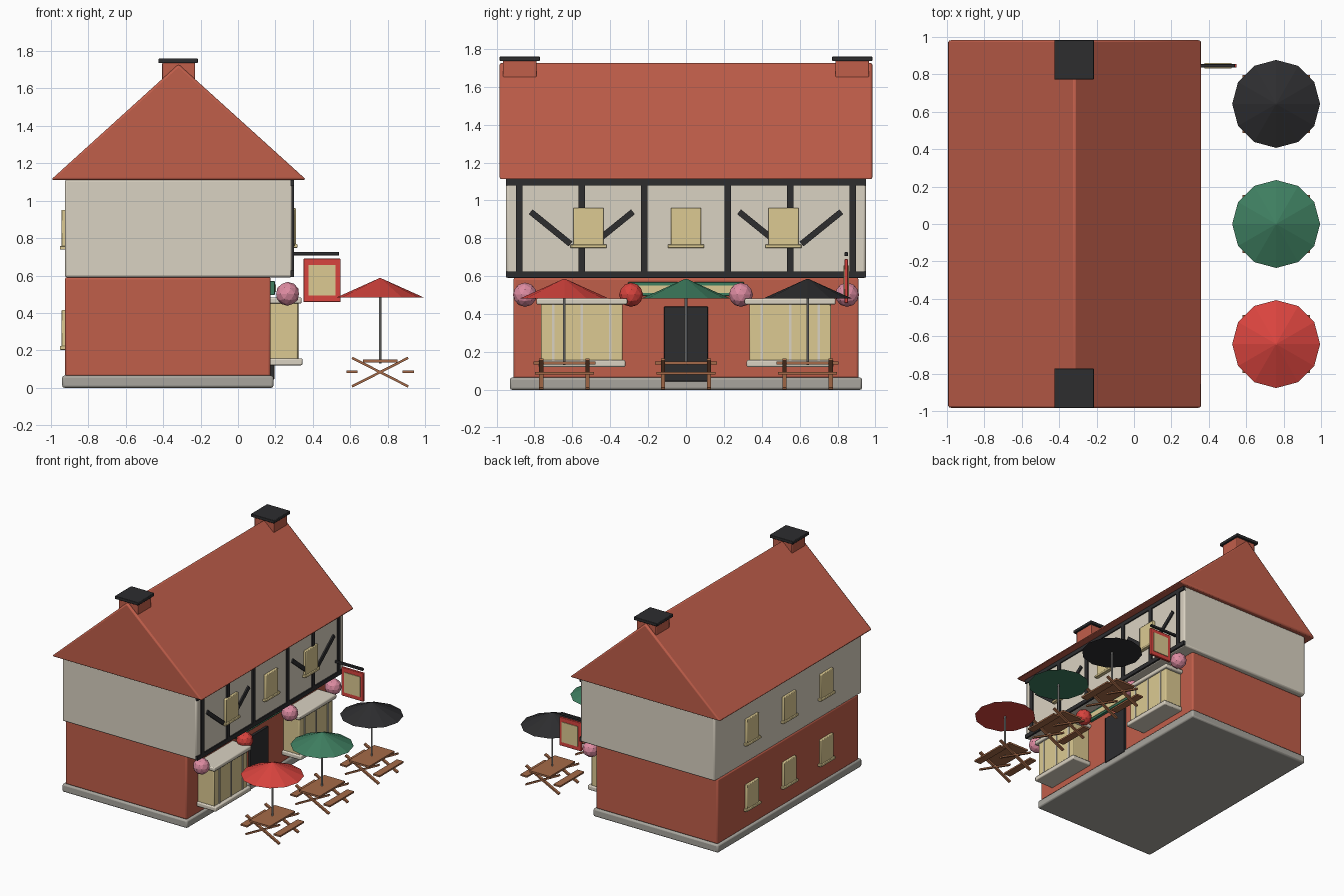
import bpy, bmesh, math
from mathutils import Vector

if "Cube" in bpy.data.objects:
    bpy.data.objects.remove(bpy.data.objects["Cube"])


def mat(name, r, g, b):
    lin = [((c / 255 + 0.055) / 1.055) ** 2.4 for c in (r, g, b)]
    m = bpy.data.materials.new(name)
    m.diffuse_color = (*lin, 1)
    m.use_nodes = True
    m.node_tree.nodes["Principled BSDF"].inputs["Base Color"].default_value = m.diffuse_color
    return m


BRICK = mat("brick red", 192, 94, 74)
PLASTER = mat("plaster", 218, 210, 194)
BLACK = mat("black timber", 45, 45, 47)
CREAM = mat("window cream", 220, 202, 146)
STONE = mat("stone grey", 168, 165, 157)
RED = mat("bright red", 217, 68, 62)
GREEN = mat("green", 62, 126, 96)
PINK = mat("pink", 222, 140, 162)
WOOD = mat("wood", 165, 106, 72)
STEEL = mat("pole grey", 172, 172, 170)


def finish(name, bm, m, bevel=0.0, smooth=True):
    bmesh.ops.recalc_face_normals(bm, faces=bm.faces)
    me = bpy.data.meshes.new(name)
    bm.to_mesh(me)
    bm.free()
    me.materials.append(m)
    ob = bpy.data.objects.new(name, me)
    bpy.context.collection.objects.link(ob)
    if bevel:
        b = ob.modifiers.new("bevel", 'BEVEL')
        b.width, b.segments = bevel, 2
        if smooth:
            bpy.ops.object.select_all(action='DESELECT')
            bpy.context.view_layer.objects.active = ob
            ob.select_set(True)
            bpy.ops.object.shade_smooth_by_angle(angle=math.radians(40))
    return ob


def box(name, x, y, z, m, bevel=0.0):
    """Box from (min, max) ranges."""
    bm = bmesh.new()
    bmesh.ops.create_cube(bm, size=1)
    for v in bm.verts:
        v.co = [r[0] + (c + 0.5) * (r[1] - r[0]) for c, r in zip(v.co, (x, y, z))]
    return finish(name, bm, m, bevel)


def prism(name, pts, y0, y1, m, bevel=0.0):
    """Profile in x, z drawn out along y."""
    bm = bmesh.new()
    f = bm.faces.new([bm.verts.new((x, y0, z)) for x, z in pts])
    ext = bmesh.ops.extrude_face_region(bm, geom=[f])["geom"]
    for v in ext:
        if isinstance(v, bmesh.types.BMVert):
            v.co.y = y1
    return finish(name, bm, m, bevel)


def bar(name, a, b, w, d, m):
    """Rectangular bar between two points; w across, d along the thickness axis."""
    a, b = Vector(a), Vector(b)
    ob = box(name, (-w / 2, w / 2), (-d / 2, d / 2), (-(b - a).length / 2, (b - a).length / 2), m)
    ob.location = (a + b) / 2
    t = b - a
    if abs(t.x) > abs(t.y):      # lies in the xz plane
        ob.rotation_euler = (0, math.atan2(t.x, t.z), 0)
    else:                        # lies in the yz plane
        ob.rotation_euler = (-math.atan2(t.y, t.z), 0, 0)
    return ob


def cone(name, x, y, z0, z1, r0, r1, n, m):
    bm = bmesh.new()
    bmesh.ops.create_cone(bm, cap_ends=True, segments=n, radius1=r0, radius2=r1, depth=z1 - z0)
    ob = finish(name, bm, m)
    ob.location = (x, y, (z0 + z1) / 2)
    return ob


# Main building
box("plinth", (-0.94, 0.19), (-0.93, 0.93), (0, 0.065), STONE, 0.012)
box("ground_floor", (-0.925, 0.175), (-0.912, 0.912), (0.06, 0.592), BRICK, 0.012)
box("upper_floor", (-0.925, 0.29), (-0.95, 0.95), (0.59, 1.115), PLASTER, 0.012)
prism("roof", [(-1, 1.112), (0.365, 1.112), (-0.318, 1.73)], -0.985, 0.985, BRICK, 0.012)

# Chimneys at both gable ends
for s in (-1, 1):
    c = s * 0.878
    box("chimney_stack", (-0.405, -0.23), (c - 0.088, c + 0.088), (1.55, 1.74), BRICK, 0.006)
    box("chimney_cap", (-0.425, -0.215), (c - 0.106, c + 0.106), (1.735, 1.76), BLACK, 0.004)

# Timber frame on the upper front
TX = (0.28, 0.3)
box("top_beam", TX, (-0.95, 0.95), (1.08, 1.113), BLACK)
box("bottom_beam", TX, (-0.95, 0.95), (0.592, 0.626), BLACK)
for s in (-1, 1):
    for y in (0.22, 0.55, 0.88):
        box("timber_post", TX, (s * y - 0.017, s * y + 0.017), (0.6, 1.1), BLACK)
    for ya, yb in ((0.82, 0.61), (0.28, 0.49)):
        bar("timber_brace", (0.29, s * ya, 0.94), (0.29, s * yb, 0.77), 0.022, 0.032, BLACK)


# Windows: pane block, raised frame and sill
def window(x, out, y, z):
    def rng(a, b):
        return tuple(sorted((x + out * a, x + out * b)))
    box("window", rng(-0.01, 0.02), (y - 0.08, y + 0.08), (z, z + 0.2), CREAM, 0.005)
    box("window_sill", rng(-0.01, 0.028), (y - 0.095, y + 0.095), (z - 0.012, z + 0.008), CREAM, 0.004)


for y in (-0.515, 0, 0.515):
    window(0.29, 1, y, 0.76)
for y in (-0.48, 0, 0.48):
    window(-0.925, -1, y, 0.75)
    window(-0.925, -1, y, 0.215)

# Bay windows
for c in (-0.55, 0.55):
    box("bay_window", (0.16, 0.32), (c - 0.215, c + 0.215), (0.14, 0.46), CREAM, 0.006)
    box("bay_roof", (0.16, 0.34), (c - 0.24, c + 0.24), (0.45, 0.483), PLASTER, 0.008)
    box("bay_base", (0.16, 0.345), (c - 0.23, c + 0.23), (0.12, 0.157), PLASTER, 0.008)
    for d in (-0.15, 0, 0.15):
        box("bay_mullion", (0.31, 0.326), (c + d - 0.007, c + d + 0.007), (0.15, 0.455), PLASTER)

# Door and fascia board
box("door", (0.165, 0.195), (-0.115, 0.115), (0.045, 0.44), BLACK, 0.003)
box("fascia", (0.165, 0.197), (-0.305, 0.305), (0.495, 0.57), GREEN, 0.004)
box("fascia_panel", (0.19, 0.202), (-0.28, 0.28), (0.512, 0.552), CREAM)

# Flower balls
for y, m in ((-0.85, PINK), (-0.29, RED), (0.29, PINK), (0.85, PINK)):
    bm = bmesh.new()
    bmesh.ops.create_icosphere(bm, subdivisions=2, radius=0.064)
    finish("flower_ball", bm, m).location = (0.265, y, 0.502)

# Hanging sign
box("sign_bracket", (0.28, 0.54), (0.836, 0.856), (0.707, 0.727), BLACK, 0.004)
box("sign_board", (0.35, 0.548), (0.836, 0.856), (0.458, 0.69), RED, 0.004)
box("sign_panel", (0.378, 0.522), (0.831, 0.861), (0.492, 0.656), CREAM)

# Picnic tables with parasols
PX = 0.76
for c, m in ((-0.642, RED), (0, GREEN), (0.642, BLACK)):
    cone("parasol_canopy", PX, c, 0.482, 0.586, 0.235, 0.004, 12, m)
    cone("parasol_pole", PX, c, 0.13, 0.55, 0.007, 0.007, 8, STEEL)
    box("table_top", (PX - 0.092, PX + 0.092), (c - 0.163, c + 0.163), (0.135, 0.15), WOOD)
    for s in (-1, 1):
        bx = PX + s * 0.15
        box("bench", (bx - 0.03, bx + 0.03), (c - 0.155, c + 0.155), (0.08, 0.093), WOOD)
        for e in (-1, 1):
            bar("table_leg", (PX - e * 0.15, c + s * 0.122, 0.16),
                (PX + e * 0.15, c + s * 0.122, 0.007), 0.013, 0.022, WOOD)
